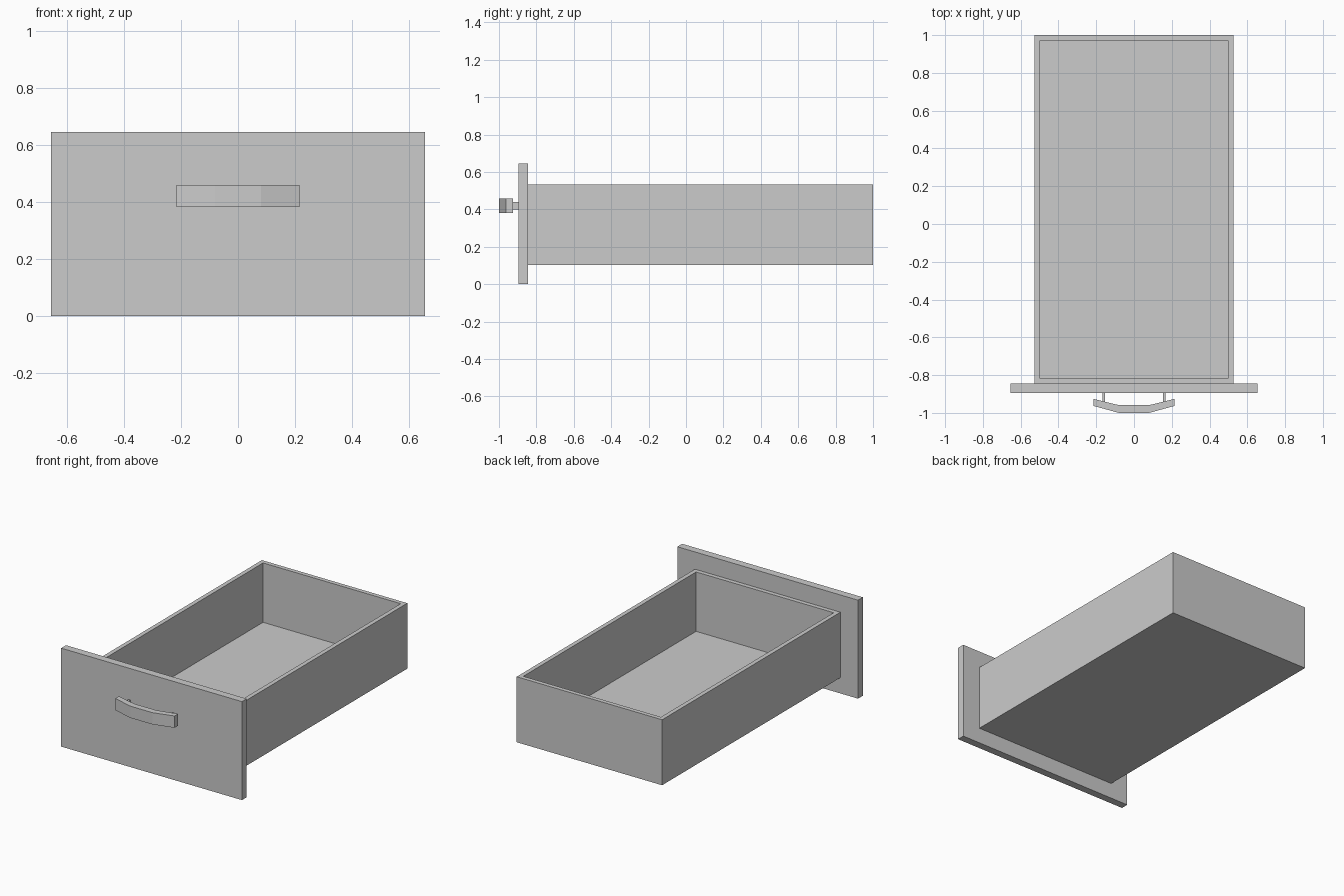
import bpy
import bmesh

default_cube = bpy.data.objects.get("Cube")
if default_cube:
    bpy.data.objects.remove(default_cube, do_unlink=True)

# One plain colour for every part
grey = bpy.data.materials.new("light_grey")
grey.use_nodes = True
colour = (0.6, 0.6, 0.6, 1)
grey.diffuse_color = colour
grey.node_tree.nodes["Principled BSDF"].inputs["Base Color"].default_value = colour


def finish(name, bm):
    bmesh.ops.recalc_face_normals(bm, faces=bm.faces[:])
    mesh = bpy.data.meshes.new(name)
    bm.to_mesh(mesh)
    bm.free()
    mesh.materials.append(grey)
    obj = bpy.data.objects.new(name, mesh)
    bpy.context.collection.objects.link(obj)
    return obj


def block(x, y, z):
    """Box mesh spanning the given (low, high) ranges."""
    bm = bmesh.new()
    bmesh.ops.create_cube(bm, size=1)
    for v in bm.verts:
        v.co = [lo + (hi - lo) * (c + 0.5) for c, (lo, hi) in zip(v.co, (x, y, z))]
    return bm


# Open tray: inset the top face, then sink it to form the floor
WALL, FLOOR_Z = 0.04, 0.143
bm = block((-0.527, 0.527), (-0.845, 1), (0.103, 0.532))
bm.normal_update()
top = max(bm.faces, key=lambda f: f.calc_center_median().z)
bmesh.ops.inset_region(bm, faces=[top], thickness=WALL)
sunk = bmesh.ops.extrude_face_region(bm, geom=[top])["geom"]
for v in (g for g in sunk if isinstance(g, bmesh.types.BMVert)):
    v.co.z = FLOOR_Z
if top.is_valid:
    bmesh.ops.delete(bm, geom=[top], context='FACES_ONLY')
finish("drawer_tray", bm)

# Front panel
finish("front_panel", block((-0.655, 0.655), (-0.895, -0.845), (0, 0.645)))

# Bowed handle: plan outline extruded upwards
outer = [(-0.215, -0.963), (-0.08, -1), (0.08, -1), (0.215, -0.963)]
inner = [(0.215, -0.926), (0.08, -0.959), (-0.08, -0.959), (-0.215, -0.926)]
bm = bmesh.new()
plan = bm.faces.new([bm.verts.new((x, y, 0.382)) for x, y in outer + inner])
raised = bmesh.ops.extrude_face_region(bm, geom=[plan])["geom"]
for v in (g for g in raised if isinstance(g, bmesh.types.BMVert)):
    v.co.z = 0.459
finish("handle_grip", bm)

# Posts joining handle to panel
for name, side in (("left_handle_post", 1), ("right_handle_post", -1)):
    x = 0.16 * side
    finish(name, block((x - 0.007, x + 0.007), (-0.945, -0.895), (0.4, 0.44)))
